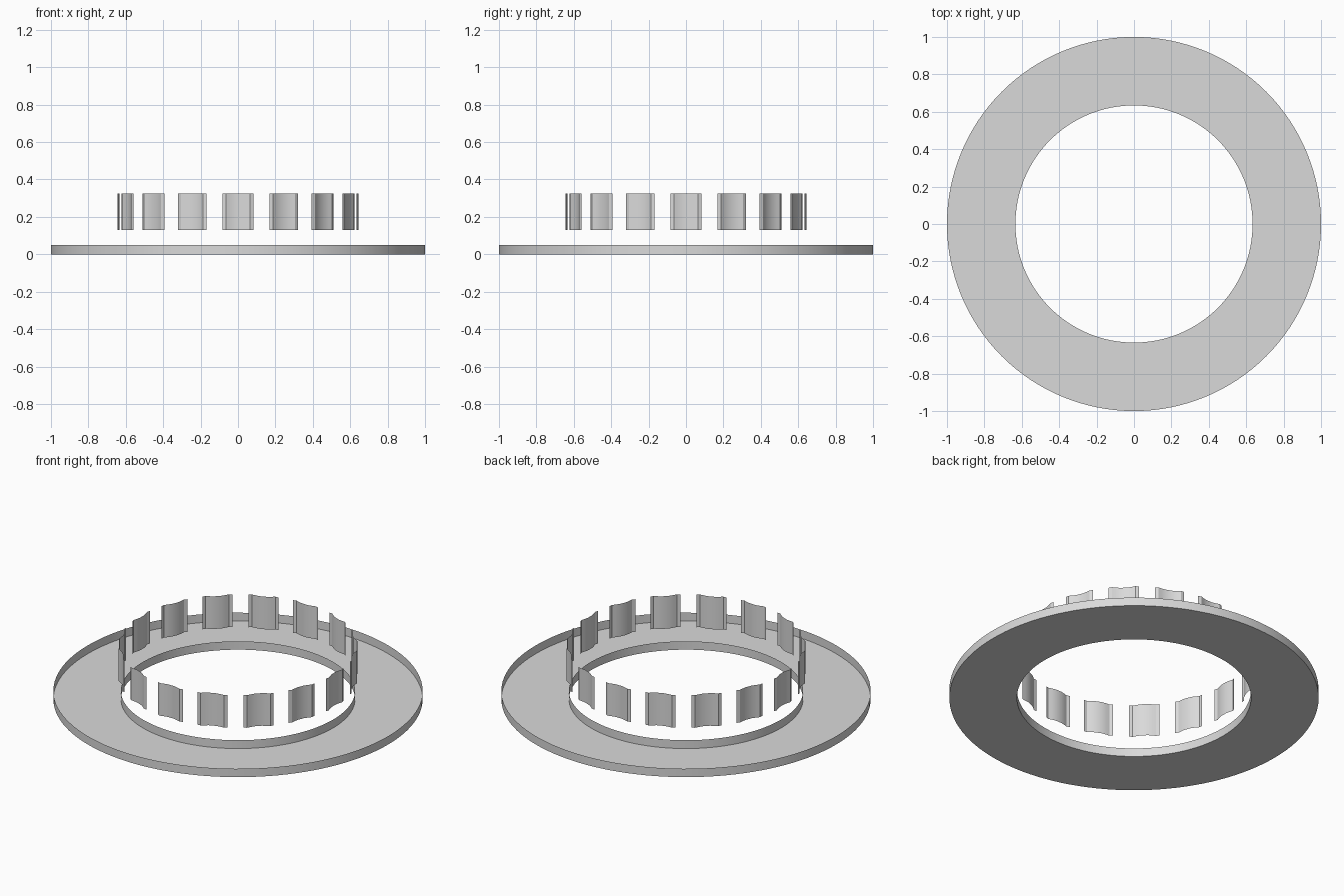
import bpy, bmesh, math
from mathutils import Matrix, Vector

cube = bpy.data.objects.get("Cube")
if cube:
    bpy.data.objects.remove(cube, do_unlink=True)

grey = bpy.data.materials.new("light_grey")
grey.use_nodes = True
colour = (0.7, 0.7, 0.7, 1)
grey.diffuse_color = colour
grey.node_tree.nodes["Principled BSDF"].inputs["Base Color"].default_value = colour


def finish(bm, name):
    mesh = bpy.data.meshes.new(name)
    bm.to_mesh(mesh)
    bm.free()
    mesh.materials.append(grey)
    obj = bpy.data.objects.new(name, mesh)
    bpy.context.collection.objects.link(obj)
    bpy.ops.object.select_all(action="DESELECT")
    obj.select_set(True)
    bpy.context.view_layer.objects.active = obj
    bpy.ops.object.shade_smooth_by_angle(angle=math.radians(30))


# Open-topped ring tray: inner wall, floor and outer wall spun about the axis
INNER, OUTER, HEIGHT = 0.634, 1.0, 0.05
bm = bmesh.new()
section = [bm.verts.new((r, 0, z)) for r, z in
           ((INNER, HEIGHT), (INNER, 0), (OUTER, 0), (OUTER, HEIGHT))]
edges = [bm.edges.new(pair) for pair in zip(section, section[1:])]
bmesh.ops.spin(bm, geom=section + edges, cent=(0, 0, 0), axis=(0, 0, 1),
               angle=math.tau, steps=128, use_merge=True)
bmesh.ops.remove_doubles(bm, verts=bm.verts, dist=1e-5)
bmesh.ops.recalc_face_normals(bm, faces=bm.faces)
# Keep the floor facing down, so that the walls face out of the tray
floor = min(bm.faces, key=lambda f: f.calc_center_median().z)
if floor.normal.z > 0:
    bmesh.ops.reverse_faces(bm, faces=bm.faces)
finish(bm, "ring_tray")

# Floating vanes: thin wavy sheets with a ridge near each end
VANES, BOTTOM, TOP = 16, 0.13, 0.325
half = [(0.02, 0.633), (0.045, 0.639), (0.064, 0.645), (0.083, 0.639)]
profile = [(-x, r) for x, r in reversed(half)] + half
for n in range(VANES):
    turn = Matrix.Rotation(math.tau * n / VANES, 3, "Z")
    bm = bmesh.new()
    rows = [[bm.verts.new(turn @ Vector((x, -r, z))) for x, r in profile]
            for z in (BOTTOM, TOP)]
    for i in range(len(profile) - 1):
        bm.faces.new((rows[0][i], rows[0][i + 1], rows[1][i + 1], rows[1][i]))
    finish(bm, f"vane_{n + 1:02d}")
